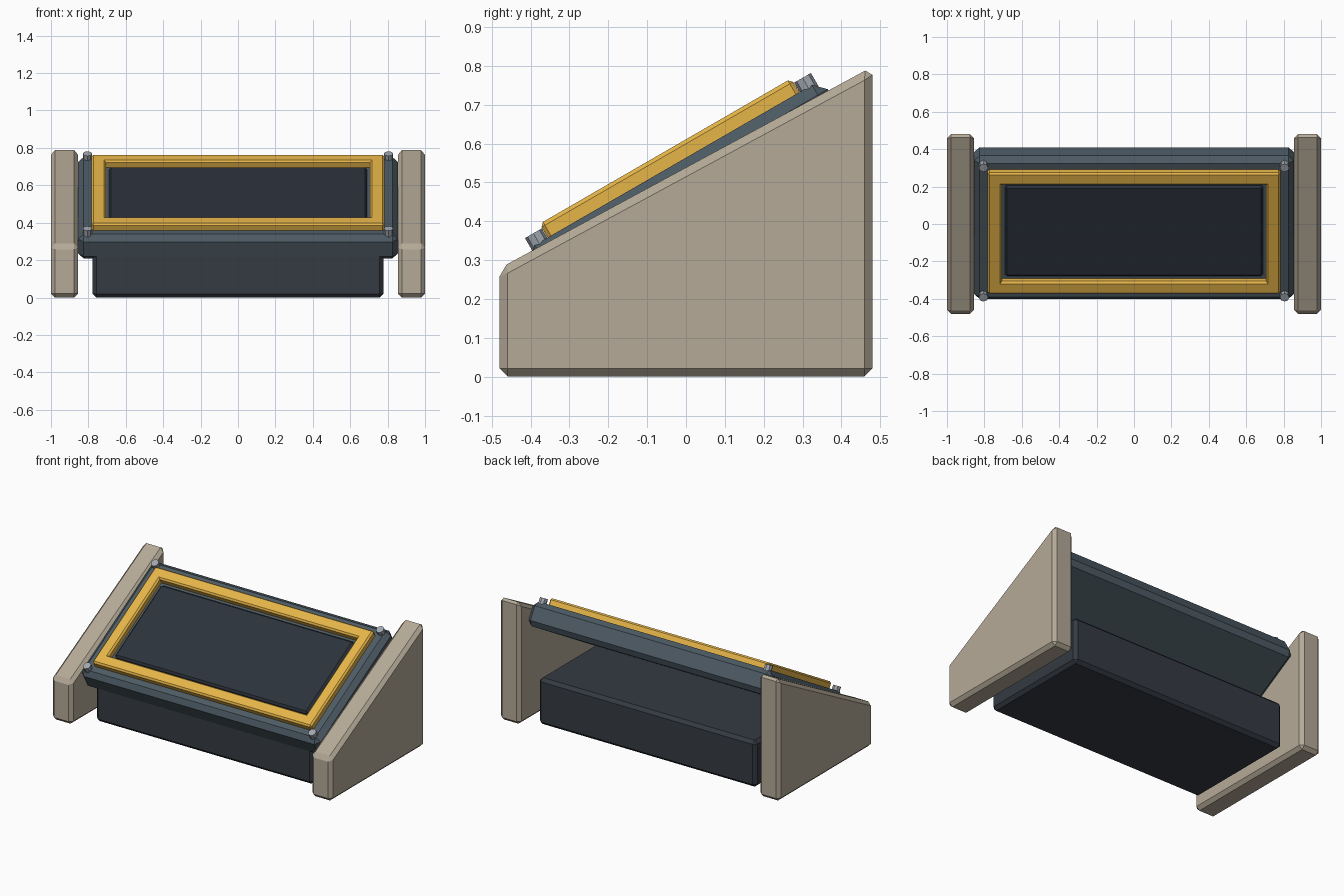
import bpy, bmesh, math
from mathutils import Matrix, Vector

if "Cube" in bpy.data.objects:
    bpy.data.objects.remove(bpy.data.objects["Cube"])


def material(name, color):
    m = bpy.data.materials.new(name)
    m.diffuse_color = (*color, 1)
    m.use_nodes = True
    m.node_tree.nodes["Principled BSDF"].inputs["Base Color"].default_value = m.diffuse_color
    return m


BEIGE = material("beige", (0.46, 0.40, 0.31))
DARK = material("dark", (0.035, 0.042, 0.055))
SLATE = material("slate", (0.075, 0.105, 0.13))
GLASS = material("glass", (0.025, 0.032, 0.045))
AMBER = material("amber", (0.79, 0.46, 0.065))
STEEL = material("steel", (0.36, 0.39, 0.43))


def finish(name, bm, mat, bevel, matrix=Matrix()):
    if bevel:
        bmesh.ops.bevel(bm, geom=bm.edges[:], offset=bevel, segments=1,
                        profile=0.5, affect='EDGES')
    bmesh.ops.recalc_face_normals(bm, faces=bm.faces[:])
    me = bpy.data.meshes.new(name)
    bm.to_mesh(me)
    bm.free()
    me.materials.append(mat)
    ob = bpy.data.objects.new(name, me)
    bpy.context.collection.objects.link(ob)
    ob.matrix_world = matrix
    return ob


def box(name, lo, hi, mat, bevel, matrix=Matrix()):
    lo, hi = Vector(lo), Vector(hi)
    bm = bmesh.new()
    bmesh.ops.create_cube(bm, size=1)
    for v in bm.verts:
        v.co = (lo + hi) / 2 + v.co * (hi - lo)
    return finish(name, bm, mat, bevel, matrix)


# Sloped side panels, extruded from a side profile
PROFILE = [(-0.48, 0), (0.48, 0), (0.48, 0.798), (-0.48, 0.279)]
for side, start in (("left", -1.0), ("right", 0.855)):
    bm = bmesh.new()
    face = bm.faces.new([bm.verts.new((start, y, z)) for y, z in PROFILE])
    ext = bmesh.ops.extrude_face_region(bm, geom=[face])
    new = [g for g in ext["geom"] if isinstance(g, bmesh.types.BMVert)]
    bmesh.ops.translate(bm, verts=new, vec=(0.145, 0, 0))
    finish(side + "_side_panel", bm, BEIGE, 0.021)

# Base box between the panels
box("base_box", (-0.777, -0.35, 0), (0.777, 0.40, 0.30), DARK, 0.02)

# Tilted frame of reference: origin at the middle of the deck's top face
TILT = Matrix.Translation((0, -0.0325, 0.545)) @ Matrix.Rotation(math.radians(30), 4, 'X')

# Deck slab and raised screen
box("deck", (-0.855, -0.442, -0.15), (0.855, 0.442, 0), SLATE, 0.03, TILT)
box("screen", (-0.69, -0.28, -0.02), (0.69, 0.28, 0.018), GLASS, 0.012, TILT)

# Amber frame from four bars
for side, s in (("front", -1), ("back", 1)):
    a, b = sorted((s * 0.298, s * 0.374))
    box(side + "_frame_bar", (-0.782, a, -0.01), (0.782, b, 0.041), AMBER, 0.01, TILT)
for side, s in (("left", -1), ("right", 1)):
    a, b = sorted((s * 0.706, s * 0.782))
    box(side + "_frame_bar", (a, -0.318, -0.01), (b, 0.318, 0.041), AMBER, 0.01, TILT)

# Corner bolts
for sx, nx in ((-1, "left"), (1, "right")):
    for sy, ny in ((-1, "front"), (1, "back")):
        bm = bmesh.new()
        bmesh.ops.create_cone(bm, cap_ends=True, segments=8, radius1=0.025,
                              radius2=0.025, depth=0.04)
        finish(f"{ny}_{nx}_bolt", bm, STEEL, 0,
               TILT @ Matrix.Translation((sx * 0.805, sy * 0.40, 0.008)))
